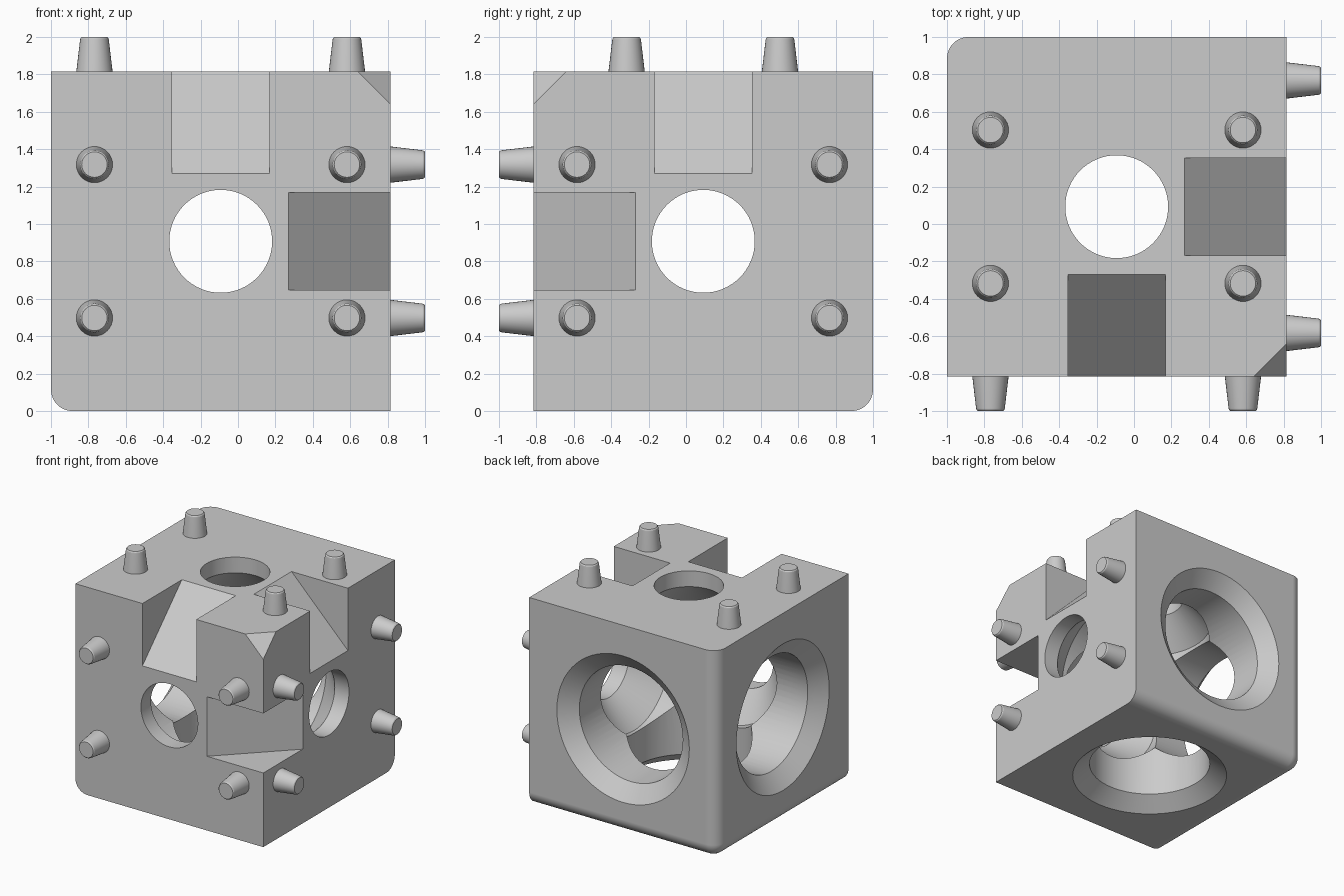
import bpy, bmesh, math
from mathutils import Vector

start = bpy.data.objects.get("Cube")
if start:
    bpy.data.objects.remove(start, do_unlink=True)

H = 0.9075                                # half side of the block
CENTRE = Vector((-0.0925, 0.0925, H))
RIGHT, FRONT, TOP = Vector((1, 0, 0)), Vector((0, -1, 0)), Vector((0, 0, 1))
EXTRA = 0.05                              # overshoot of the cutters

grey = bpy.data.materials.new("light_grey")
grey.use_nodes = True
grey.diffuse_color = (0.6, 0.6, 0.6, 1)
grey.node_tree.nodes["Principled BSDF"].inputs["Base Color"].default_value = (0.6, 0.6, 0.6, 1)


def make_object(name, bm, location=CENTRE, axis=TOP):
    bmesh.ops.recalc_face_normals(bm, faces=bm.faces)
    mesh = bpy.data.meshes.new(name)
    bm.to_mesh(mesh)
    bm.free()
    mesh.materials.append(grey)
    ob = bpy.data.objects.new(name, mesh)
    ob.location = location
    ob.rotation_mode = 'QUATERNION'
    ob.rotation_quaternion = TOP.rotation_difference(axis)
    bpy.context.collection.objects.link(ob)
    return ob


def lathe(name, profile, steps, **place):
    bm = bmesh.new()
    verts = [bm.verts.new((r, 0, z)) for r, z in profile]
    edges = [bm.edges.new(pair) for pair in zip(verts, verts[1:])]
    bmesh.ops.spin(bm, geom=verts + edges, cent=(0, 0, 0), axis=(0, 0, 1),
                   angle=math.tau, steps=steps)
    bmesh.ops.remove_doubles(bm, verts=bm.verts, dist=0.0001)
    return make_object(name, bm, **place)


def hull(name, points):
    bm = bmesh.new()
    for p in points:
        bm.verts.new(p)
    bmesh.ops.convex_hull(bm, input=bm.verts)
    bmesh.ops.dissolve_limit(bm, angle_limit=0.01, verts=bm.verts, edges=bm.edges)
    return make_object(name, bm)


def activate(ob):
    bpy.ops.object.select_all(action='DESELECT')
    ob.select_set(True)
    bpy.context.view_layer.objects.active = ob


# Block, with the three edges at the back lower corner rounded
bm = bmesh.new()
bmesh.ops.create_cube(bm, size=2 * H)
corner = min(bm.verts, key=lambda v: v.co.dot(RIGHT + FRONT + TOP))
bmesh.ops.bevel(bm, geom=list(corner.link_edges), offset=0.115, segments=8,
                profile=0.5, affect='EDGES')
block = make_object("connector_block", bm)

# Stepped bores: wide countersunk mouth, cone, narrow exit
cutters = []
bore = [(0, -H - EXTRA), (0.64 + EXTRA, -H - EXTRA), (0.64, -H), (0.5, -H + 0.11),
        (0.5, 0.53), (0.275, 0.77), (0.275, H + EXTRA), (0, H + EXTRA)]
for axis in (RIGHT, FRONT, TOP):
    cutters.append(lathe("bore_cutter", bore, 64, axis=axis))

# Sloped notches on the three edges between pegged faces
near, far = 0.363 - EXTRA, H + EXTRA
for p, q, side in ((FRONT, TOP, RIGHT), (RIGHT, TOP, FRONT), (RIGHT, FRONT, TOP)):
    cutters.append(hull("notch_cutter", [
        p * u + q * v + side * w
        for u, v in ((near, far), (far, near), (far, far)) for w in (-0.26, 0.26)]))

# Clipped corner where the pegged faces meet
tip = (RIGHT + FRONT + TOP) * far
cutters.append(hull("corner_cutter", [tip] + [
    tip - axis * (0.175 + 3 * EXTRA) for axis in (RIGHT, FRONT, TOP)]))

activate(block)
for cutter in cutters:
    cutter.hide_render = True
    mod = block.modifiers.new("cut", 'BOOLEAN')
    mod.operation = 'DIFFERENCE'
    mod.solver = 'EXACT'
    mod.object = cutter
    bpy.ops.object.modifier_apply(modifier=mod.name)
for cutter in cutters:
    bpy.data.objects.remove(cutter, do_unlink=True)

# Tapered pegs, four on each of three faces
peg = [(0, -0.02), (0.097, -0.02), (0.097, 0), (0.077, 0.168), (0.075, 0.177),
       (0.068, 0.185), (0, 0.185)]
pegs = []
for label, axis, wide, narrow in (("right", RIGHT, FRONT, TOP),
                                  ("front", FRONT, RIGHT, TOP),
                                  ("top", TOP, RIGHT, FRONT)):
    for i in (-1, 1):
        for j in (-1, 1):
            spot = CENTRE + axis * H + wide * i * 0.675 + narrow * j * 0.41
            pegs.append(lathe(label + "_peg", peg, 32, location=spot, axis=axis))

# Smooth the curved faces, keep the edges crisp
for ob in [block] + pegs:
    activate(ob)
    bpy.ops.object.shade_smooth_by_angle(angle=math.radians(25))
    weighted = ob.modifiers.new("weighted_normals", 'WEIGHTED_NORMAL')
    weighted.keep_sharp = True
